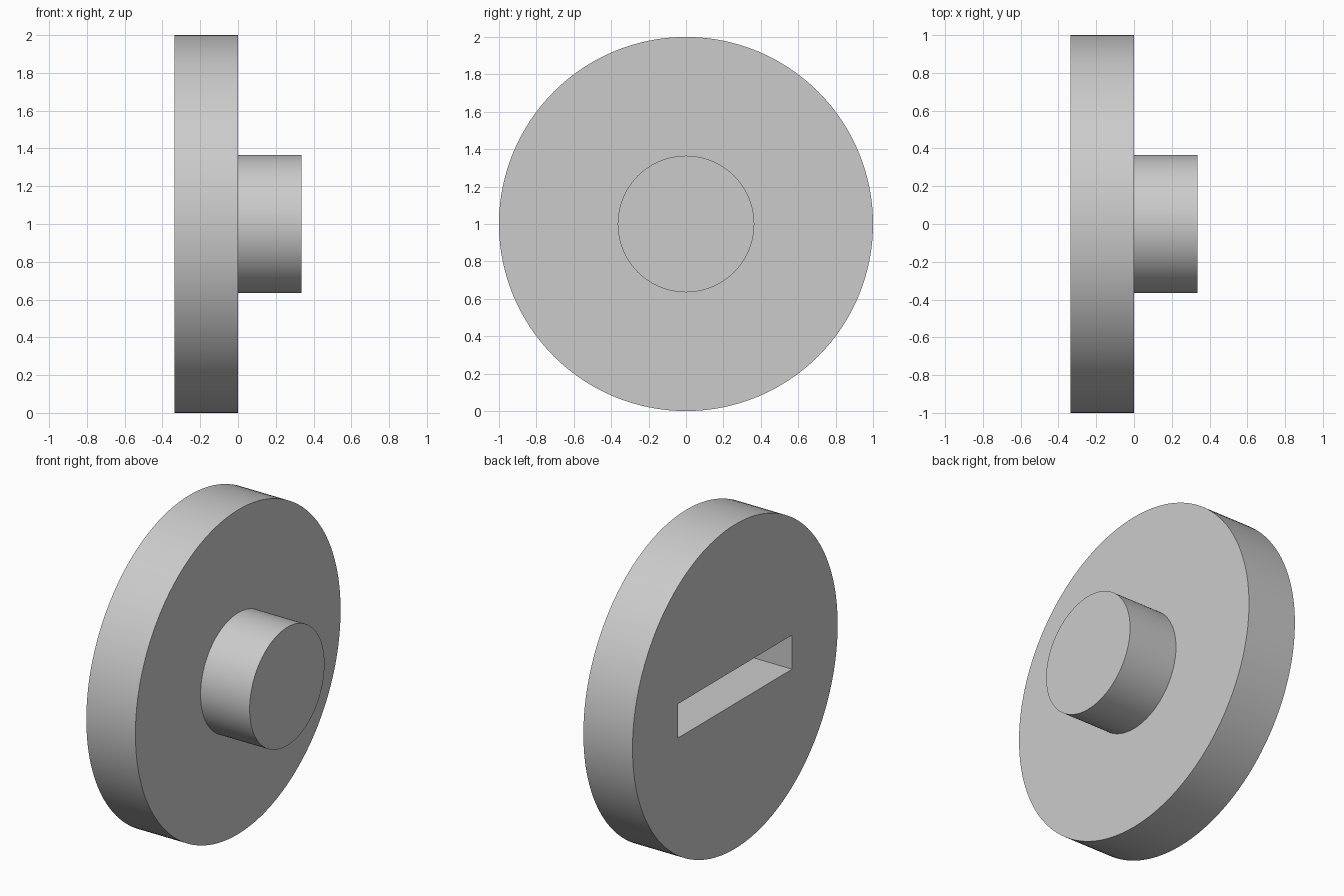
import bpy
import math

cube = bpy.data.objects.get("Cube")
if cube:
    bpy.data.objects.remove(cube, do_unlink=True)

# Single plain grey material
grey = bpy.data.materials.new("plain grey")
grey.use_nodes = True
colour = (0.6, 0.6, 0.6, 1)
grey.diffuse_color = colour
grey.node_tree.nodes["Principled BSDF"].inputs["Base Color"].default_value = colour


def x_cylinder(name, radius, x0, x1):
    """Round part lying along x, centred at height 1."""
    bpy.ops.mesh.primitive_cylinder_add(
        vertices=128, radius=radius, depth=x1 - x0,
        location=((x0 + x1) / 2, 0, 1), rotation=(0, math.pi / 2, 0))
    ob = bpy.context.object
    ob.name = name
    ob.data.materials.append(grey)
    return ob


def boolean(target, tool, operation):
    """Apply a boolean and remove the tool object."""
    mod = target.modifiers.new(operation.lower(), "BOOLEAN")
    mod.operation = operation
    mod.solver = "EXACT"
    mod.object = tool
    bpy.context.view_layer.objects.active = target
    bpy.ops.object.modifier_apply(modifier=mod.name)
    bpy.data.objects.remove(tool, do_unlink=True)


# Wide disc with a round boss on its left face
disc = x_cylinder("slotted_disc", 1.0, -0.335, 0.0)
boss = x_cylinder("boss", 0.365, -0.02, 0.335)
boolean(disc, boss, "UNION")

# Blind slot cut into the opposite face
slot_depth = 0.29
bpy.ops.mesh.primitive_cube_add(size=1, location=(-0.335, 0, 1))
slot = bpy.context.object
slot.name = "slot_cutter"
slot.hide_render = True
slot.dimensions = (2 * slot_depth, 1.11, 0.21)
bpy.context.view_layer.update()
slot.data.materials.append(grey)
boolean(disc, slot, "DIFFERENCE")

# Smooth round walls, crisp rims
bpy.ops.object.select_all(action="DESELECT")
disc.select_set(True)
bpy.context.view_layer.objects.active = disc
bpy.ops.object.shade_smooth_by_angle(angle=math.radians(30))
